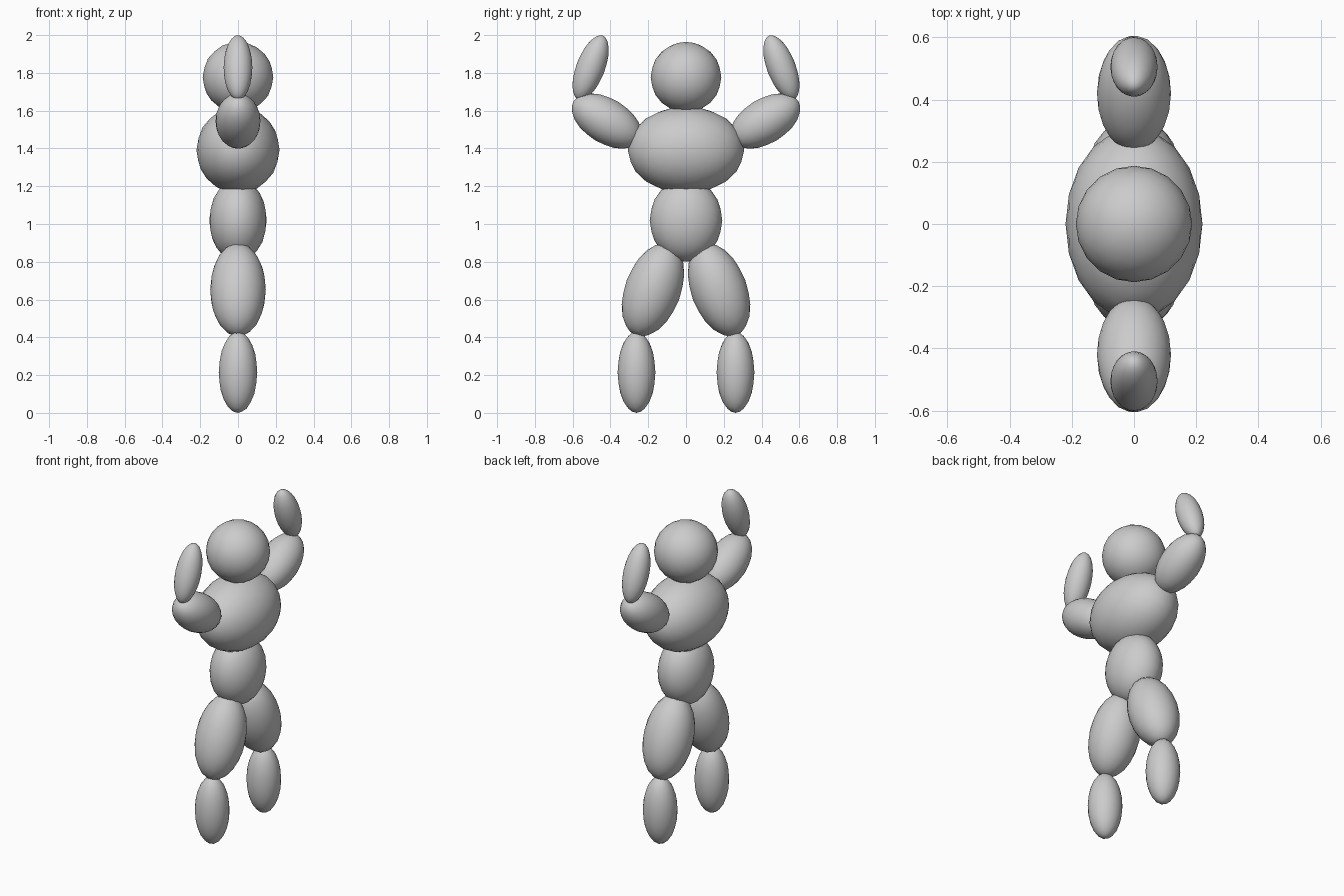
import bpy
from math import radians

if "Cube" in bpy.data.objects:
    bpy.data.objects.remove(bpy.data.objects["Cube"])


def ellipsoid(name, loc, radii, tilt=0):
    # low-poly smooth ball, stretched, then tilted about the x axis
    bpy.ops.mesh.primitive_ico_sphere_add(subdivisions=3, radius=1, location=loc,
                                          rotation=(radians(tilt), 0, 0))
    ob = bpy.context.object
    ob.name = name
    ob.scale = radii
    bpy.ops.object.shade_smooth()
    return ob


# head and body
ellipsoid("head", (0, 0, 1.777), (0.187, 0.187, 0.187))
ellipsoid("chest", (0, 0, 1.392), (0.22, 0.308, 0.23))
ellipsoid("abdomen", (0, 0, 1.02), (0.152, 0.192, 0.22))

# limbs, one set on each side
for side, s in (("left", -1), ("right", 1)):
    ellipsoid(side + "_upper_arm", (0, s * 0.42, 1.545), (0.119, 0.119, 0.205), -s * 59)
    ellipsoid(side + "_forearm", (0, s * 0.505, 1.828), (0.076, 0.076, 0.182), s * 21)
    ellipsoid(side + "_thigh", (0, s * 0.175, 0.652), (0.147, 0.148, 0.259), s * 20.5)
    ellipsoid(side + "_shin", (0, s * 0.262, 0.215), (0.102, 0.1, 0.215))
